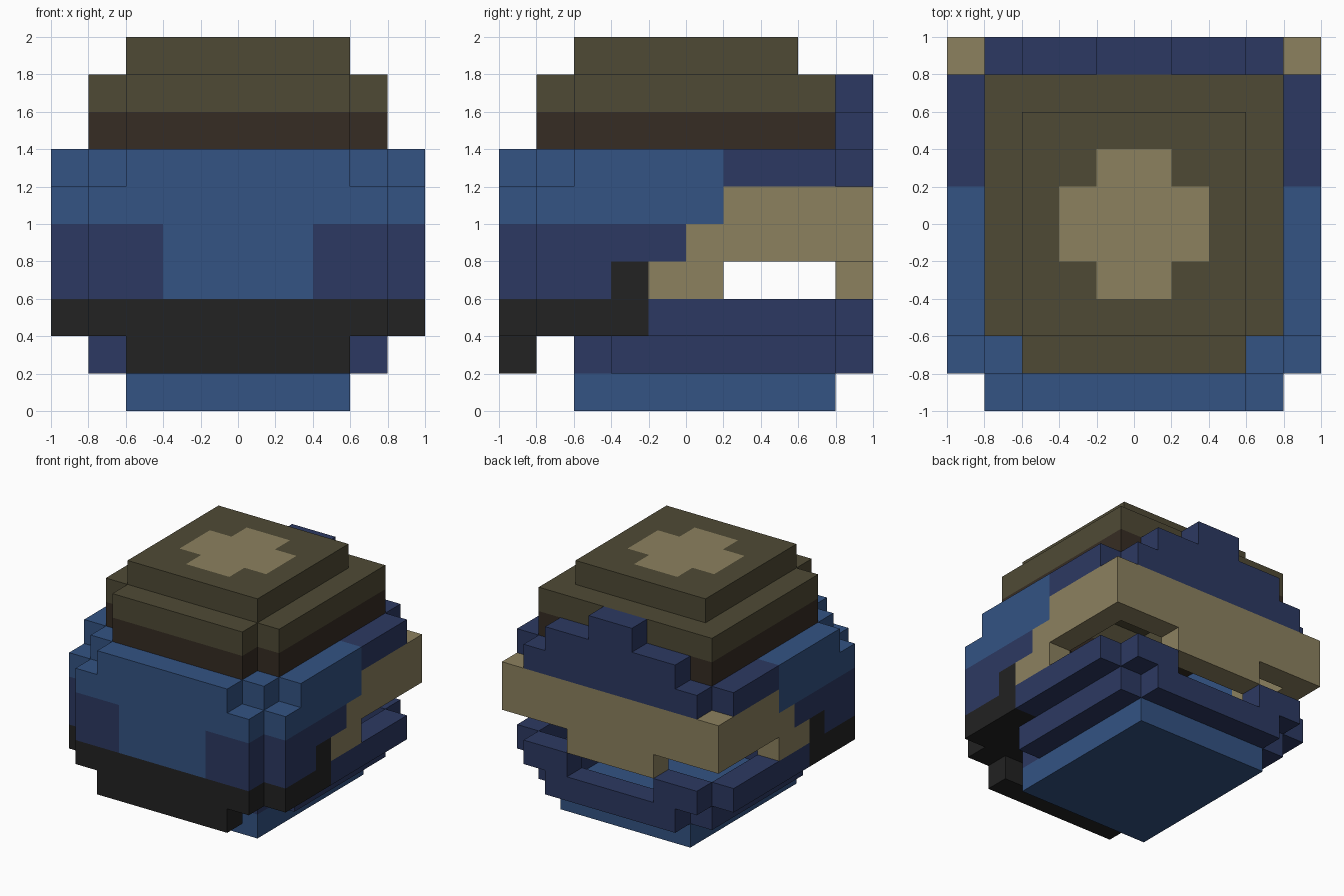
import bpy, bmesh, math
from mathutils import Vector

if "Cube" in bpy.data.objects:
    bpy.data.objects.remove(bpy.data.objects["Cube"])

S = 0.2  # edge length of one block


def material(name, r, g, b):
    def lin(c):
        c /= 255
        return c / 12.92 if c <= 0.04045 else ((c + 0.055) / 1.055) ** 2.4
    m = bpy.data.materials.new(name)
    m.diffuse_color = (lin(r), lin(g), lin(b), 1)
    m.use_nodes = True
    m.node_tree.nodes["Principled BSDF"].inputs["Base Color"].default_value = m.diffuse_color
    return m


LIGHT = material("light_blue", 51, 83, 131)
DARK = material("dark_blue", 44, 57, 98)
TAN = material("tan", 140, 129, 95)
OLIVE = material("olive", 79, 74, 53)
BROWN = material("dark_brown", 54, 44, 35)
BLACK = material("black", 34, 34, 34)

cells = {}   # block position -> part name
parts = {}   # part name -> material


def part(name, mat, *boxes):
    """Fill boxes (x0, x1, y0, y1, z0, z1) in block units, mirrored in x."""
    parts[name] = mat
    for x0, x1, y0, y1, z0, z1 in boxes:
        for x in range(x0, x1):
            for y in range(y0, y1):
                for z in range(z0, z1):
                    cells[x, y, z] = name
                    cells[-1 - x, y, z] = name


# Floor and the lower bowl
part("base", LIGHT, (0, 3, -3, 4, 0, 1))
part("lower_bowl", DARK,
     (3, 4, -2, 4, 1, 2), (0, 3, -3, -2, 1, 2), (0, 3, 4, 5, 1, 2),
     (4, 5, -1, 4, 2, 3), (2, 4, 4, 5, 2, 3))

# Black chin with hanging lip
part("chin_guard", BLACK,
     (0, 3, -5, -4, 1, 2), (0, 4, -5, -2, 2, 3),
     (4, 5, -4, -1, 2, 3), (4, 5, -2, -1, 3, 4))

# Dark cheeks wrapping front corners and sides
part("cheeks", DARK,
     (2, 4, -5, -4, 3, 5), (4, 5, -4, -2, 3, 4), (4, 5, -4, 0, 4, 5))

# Light front shell
part("front_shell", LIGHT,
     (0, 2, -5, -4, 3, 5), (0, 4, -5, -4, 5, 6), (4, 5, -4, 1, 5, 6),
     (0, 3, -5, -4, 6, 7), (3, 4, -4, -3, 6, 7), (4, 5, -3, 1, 6, 7))

# Tan strap around sides and back
part("strap", TAN,
     (4, 5, 1, 5, 5, 6), (4, 5, 0, 5, 4, 5), (0, 4, 4, 5, 4, 6),
     (4, 5, -1, 1, 3, 4), (0, 2, 4, 5, 3, 4))

# Stepped dark back plate
part("back_plate", DARK,
     (4, 5, 1, 4, 6, 7), (0, 4, 4, 5, 6, 7),
     (0, 3, 4, 5, 7, 8), (0, 1, 4, 5, 8, 9))

# Cap: brown band, olive rim and crown
for name, mat, z in (("cap_band", BROWN, 7), ("cap_rim", OLIVE, 8)):
    part(name, mat, (3, 4, -3, 4, z, z + 1),
         (0, 3, -4, -3, z, z + 1), (0, 3, 3, 4, z, z + 1))
part("cap_crown", OLIVE, (0, 3, -3, 3, 9, 10))


def exposed_faces(bm, cell):
    """Add the sides of a block that have no neighbour."""
    centre = Vector(cell) + Vector((0.5, 0.5, 0.5))
    for axis in range(3):
        for sign in (-1, 1):
            n = Vector((0, 0, 0))
            n[axis] = sign
            if tuple(int(c + d) for c, d in zip(cell, n)) in cells:
                continue
            a = Vector((0, 0, 0))
            a[(axis + 1) % 3] = 0.5
            b = n.cross(a)
            mid = centre + n * 0.5
            f = bm.faces.new([bm.verts.new((mid + p) * S)
                              for p in (-a - b, a - b, a + b, -a + b)])
            # Tan cross on top of the crown
            x, y = sorted((abs(mid.x), abs(mid.y)))
            if cell[2] == 9 and n.z > 0 and x < 1 and y < 2:
                f.material_index = 1


for name, mat in parts.items():
    bm = bmesh.new()
    for cell, owner in cells.items():
        if owner == name:
            exposed_faces(bm, cell)
    bmesh.ops.remove_doubles(bm, verts=bm.verts[:], dist=0.001)
    bmesh.ops.dissolve_limit(bm, angle_limit=math.radians(1),
                             verts=bm.verts[:], edges=bm.edges[:],
                             delimit={'MATERIAL'})
    mesh = bpy.data.meshes.new(name)
    bm.to_mesh(mesh)
    bm.free()
    mesh.materials.append(mat)
    if name == "cap_crown":
        mesh.materials.append(TAN)
    bpy.context.collection.objects.link(bpy.data.objects.new(name, mesh))
